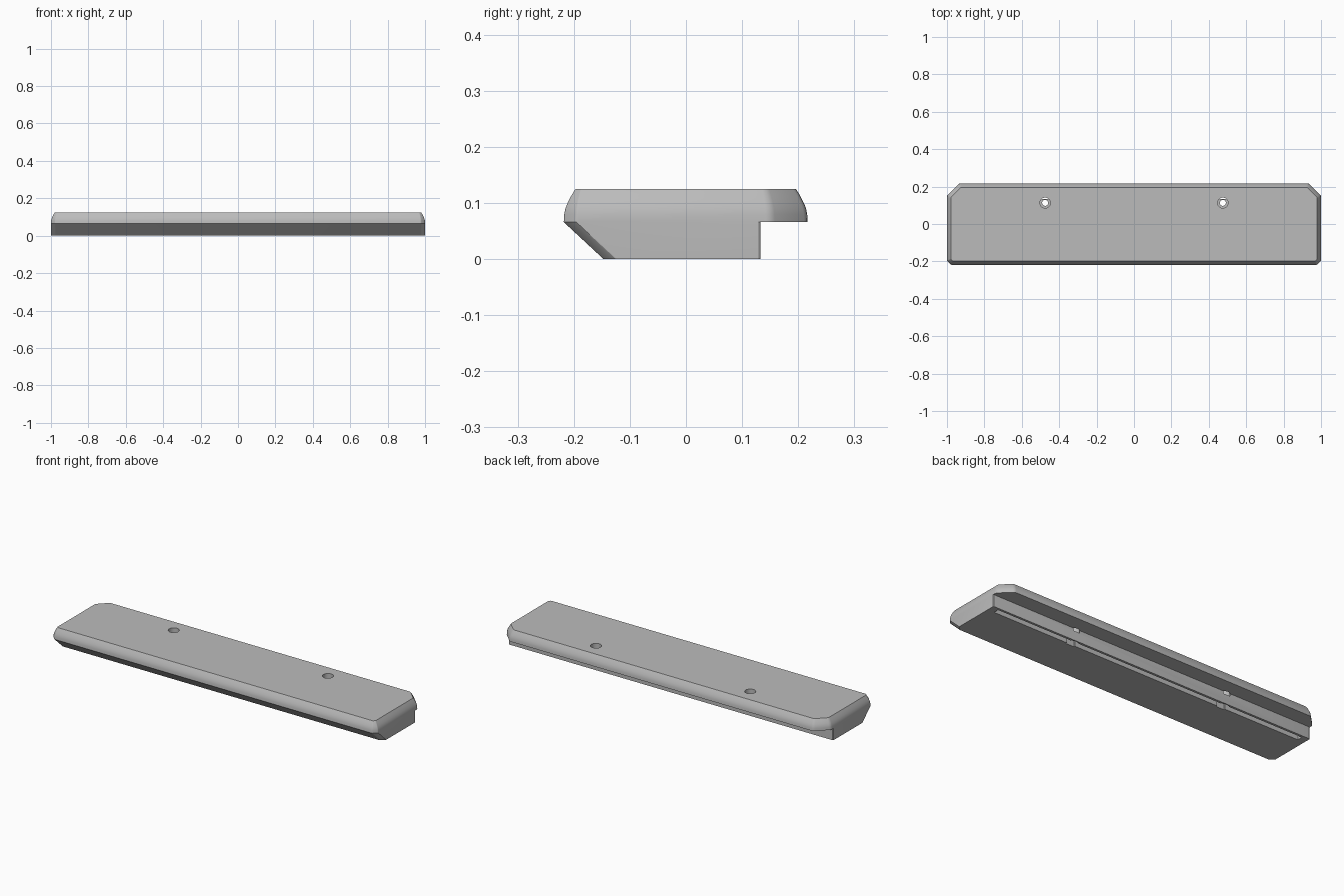
import bpy, bmesh, math

cube = bpy.data.objects.get("Cube")
if cube:
    bpy.data.objects.remove(cube, do_unlink=True)

grey = bpy.data.materials.new("mid_grey")
grey.use_nodes = True
colour = (0.5, 0.5, 0.5, 1)
grey.diffuse_color = colour
grey.node_tree.nodes["Principled BSDF"].inputs["Base Color"].default_value = colour

# Softened corner cut, as fractions of its size
CORNER = [(0, 1.15), (0.02, 1.02), (0.1, 0.9), (0.9, 0.1), (1.02, 0.02), (1.15, 0)]


def outline(front, back, front_cut, back_cut, inset):
    """Plan outline with cut corners, mirrored in x."""
    half = 1 - inset
    front, back = front + inset, back - inset
    f, b = front_cut - 0.58 * inset, back_cut - 0.58 * inset
    right = [(half - u * f, front + v * f) for u, v in reversed(CORNER)]
    right += [(half - u * b, back - v * b) for u, v in CORNER]
    return right + [(-x, y) for x, y in reversed(right)]


def loft(name, rings):
    bm = bmesh.new()
    loops = [[bm.verts.new((x, y, z)) for x, y in pts] for z, pts in rings]
    for low, high in zip(loops, loops[1:]):
        for i in range(len(low)):
            j = (i + 1) % len(low)
            bm.faces.new((low[i], low[j], high[j], high[i]))
    bm.faces.new(list(reversed(loops[0])))
    bm.faces.new(loops[-1])
    mesh = bpy.data.meshes.new(name)
    bm.to_mesh(mesh)
    bm.free()
    obj = bpy.data.objects.new(name, mesh)
    bpy.context.collection.objects.link(obj)
    mesh.materials.append(grey)
    return obj


def box(name, x0, x1, y0, y1, z0, z1):
    pts = [(x0, y0), (x1, y0), (x1, y1), (x0, y1)]
    return loft(name, [(z0, pts), (z1, pts)])


def cylinder(name, x, y, radius, z0, z1, sides=32):
    angles = [2 * math.pi * i / sides for i in range(sides)]
    pts = [(x + radius * math.cos(a), y + radius * math.sin(a)) for a in angles]
    return loft(name, [(z0, pts), (z1, pts)])


def combine(target, other, operation):
    mod = target.modifiers.new(other.name, 'BOOLEAN')
    mod.operation, mod.solver, mod.object = operation, 'EXACT', other
    bpy.context.view_layer.objects.active = target
    bpy.ops.object.modifier_apply(modifier=mod.name)
    bpy.data.objects.remove(other, do_unlink=True)


# Top slab with rounded-over rim
rim = [(0.066, 0), (0.08, 0.001), (0.09, 0.003), (0.1, 0.007), (0.112, 0.013), (0.125, 0.021)]
slab = loft("shelf_body", [(z, outline(-0.218, 0.217, 0.022, 0.065, i)) for z, i in rim])

# Lower base with sloping front
base = loft("base", [(0, outline(-0.147, 0.133, 0.022, 0.004, 0)),
                     (0.066, outline(-0.218, 0.133, 0.022, 0.004, 0))])
combine(slab, base, 'UNION')

# Channel along the underside
combine(slab, box("channel", -0.96, 0.96, 0.09, 0.12, -0.02, 0.03), 'DIFFERENCE')

# Screw holes with wide upper bores and pockets below
for x in (-0.475, 0.475):
    combine(slab, box("pocket", x - 0.025, x + 0.025, 0.083, 0.125, -0.02, 0.035), 'DIFFERENCE')
    combine(slab, cylinder("bore", x, 0.113, 0.028, 0.052, 0.15), 'DIFFERENCE')
    combine(slab, cylinder("hole", x, 0.113, 0.016, -0.02, 0.15), 'DIFFERENCE')

bpy.ops.object.select_all(action='DESELECT')
slab.select_set(True)
bpy.context.view_layer.objects.active = slab
bpy.ops.object.shade_smooth_by_angle(angle=math.radians(28))
